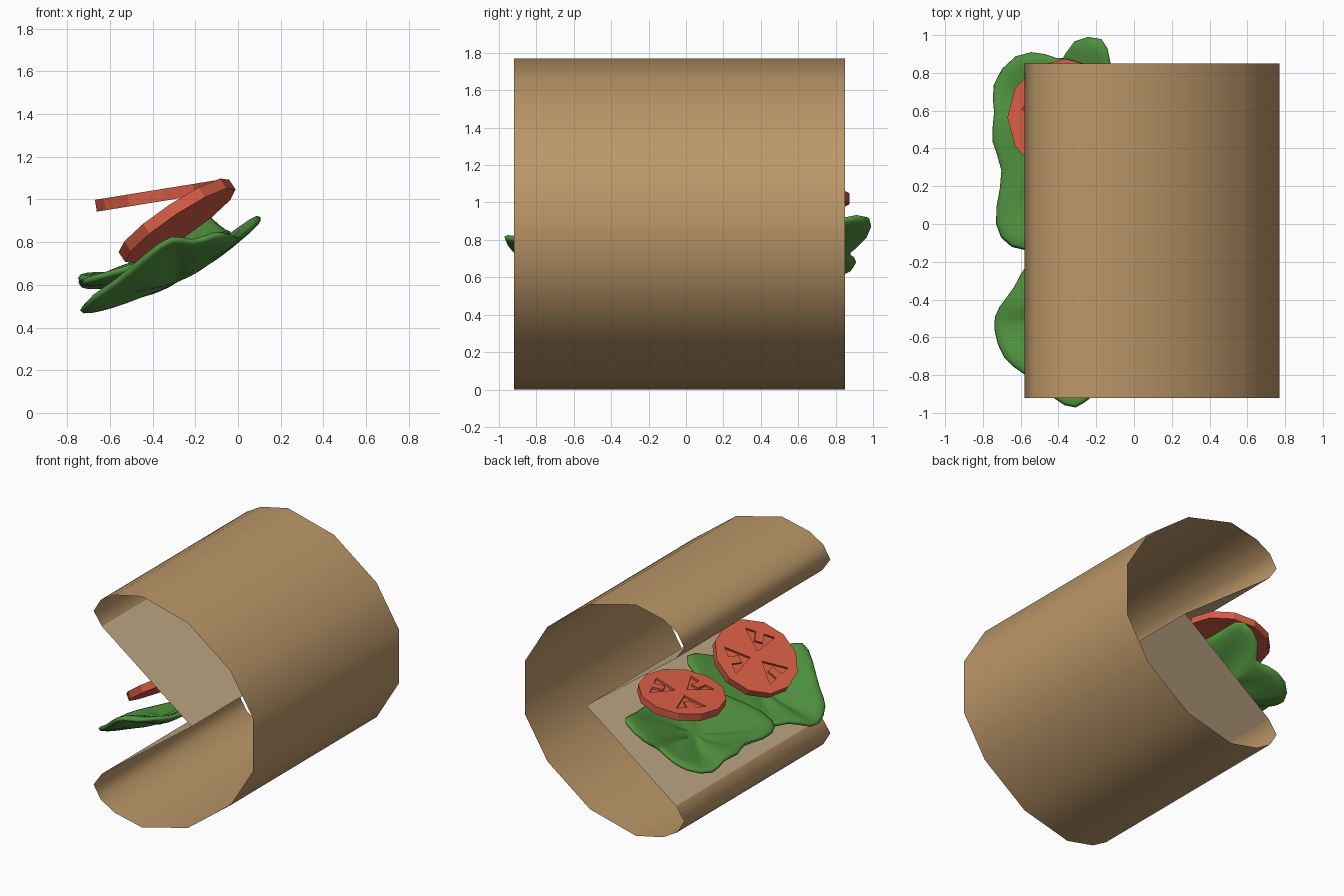
import bpy, bmesh, math
from mathutils import Vector

if "Cube" in bpy.data.objects:
    bpy.data.objects.remove(bpy.data.objects["Cube"])


def material(name, rgb):
    m = bpy.data.materials.new(name)
    m.diffuse_color = (*rgb, 1)
    m.use_nodes = True
    m.node_tree.nodes["Principled BSDF"].inputs["Base Color"].default_value = m.diffuse_color
    return m


CRUST = material("crust", (0.50, 0.31, 0.14))
CRUMB = material("crumb", (0.55, 0.41, 0.25))
TOMATO = material("tomato", (0.68, 0.11, 0.06))
LETTUCE = material("lettuce", (0.08, 0.29, 0.05))


def make(name, verts, faces, mat):
    me = bpy.data.meshes.new(name)
    me.from_pydata(verts, [], faces)
    ob = bpy.data.objects.new(name, me)
    bpy.context.collection.objects.link(ob)
    me.materials.append(mat)
    bm = bmesh.new()
    bm.from_mesh(me)
    bmesh.ops.recalc_face_normals(bm, faces=bm.faces)
    bm.to_mesh(me)
    bm.free()
    return ob


def sheet(name, profile, mat, smooth):
    """Open x-z profile swept along y, without end caps."""
    n = len(profile)
    verts = [(x, y, z) for y in (-0.92, 0.85) for x, z in profile]
    faces = [(i, i + 1, n + i + 1, n + i) for i in range(n - 1)]
    ob = make(name, verts, faces, mat)
    ob.data.polygons.foreach_set("use_smooth", [smooth] * len(faces))
    return ob


# Bread: curved crust mirrored about mid height, and the V-shaped cut
MID = 0.885
half = [(-0.51, 0.32), (-0.58, 0.22), (-0.52, 0.12), (-0.40, 0.05), (-0.17, 0.0),
        (0.22, 0.10), (0.58, 0.37), (0.77, 0.68)]
crust = half + [(x, 2 * MID - z) for x, z in reversed(half)]
sheet("bread_crust", crust, CRUST, True)
sheet("bread_cut_faces", [half[0], (0.25, MID), crust[-1]], CRUMB, False)


# Lettuce: outline filled with shrinking rings, rippled and thickened
def leaf(name, centre, outline):
    c, n = Vector(centre), len(outline)
    verts, faces = [c], []
    rings = (0.3, 0.55, 0.8, 1.02)
    for k, t in enumerate(rings):
        for i, p in enumerate(outline):
            v = c.lerp(Vector(p), t)
            v.z += 0.025 * math.sin(i * 2.4 + k) * (k < 3) - 0.03 * t * (1 - t)
            verts.append(v)
    for i in range(n):
        j = (i + 1) % n
        faces.append((0, 1 + i, 1 + j))
        for k in range(len(rings) - 1):
            a, b = 1 + k * n, 1 + (k + 1) * n
            faces.append((a + i, b + i, b + j, a + j))
    ob = make(name, verts, faces, LETTUCE)
    ob.data.polygons.foreach_set("use_smooth", [True] * len(faces))
    solid = ob.modifiers.new("thickness", 'SOLIDIFY')
    solid.thickness, solid.offset = 0.045, 0
    ob.modifiers.new("soften", 'SUBSURF').levels = 1
    ob.modifiers["soften"].render_levels = 1
    return ob


leaf("lettuce_leaf_back", (-0.36, 0.42, 0.65), [
    (-.14, 1.0, .94), (-.14, .86, .92), (-.05, .6, .84), (-.02, .3, .85),
    (-.1, .05, .83), (-.3, -.1, .74), (-.58, -.16, .66), (-.72, -.08, .62),
    (-.74, .08, .60), (-.67, .3, .64), (-.77, .43, .62), (-.72, .6, .65),
    (-.77, .72, .58), (-.63, .92, .64), (-.45, .9, .72), (-.36, .84, .72),
    (-.35, .98, .80)])
leaf("lettuce_leaf_front", (-0.29, -0.5, 0.63), [
    (-.3, -1.0, .84), (-.43, -.92, .74), (-.58, -.78, .60), (-.69, -.73, .54),
    (-.75, -.54, .46), (-.72, -.44, .50), (-.62, -.34, .55), (-.58, -.2, .53),
    (-.4, -.12, .6), (-.15, -.12, .71), (.1, -.08, .92), (.12, -.25, .92),
    (0, -.4, .83), (0, -.6, .81), (-.02, -.8, .83), (-.1, -.9, .85),
    (-.22, -.88, .78)])


# Tomato slices: 12-sided discs with three notched triangular seed pockets
def prisms(name, outlines, z0, z1):
    verts, faces = [], []
    for pts in outlines:
        o, n = len(verts), len(pts)
        verts += [(x, y, z) for z in (z0, z1) for x, y in pts]
        faces += [tuple(o + i for i in range(n)), tuple(o + n + i for i in range(n))]
        faces += [(o + i, o + (i + 1) % n, o + n + (i + 1) % n, o + n + i) for i in range(n)]
    return make(name, verts, faces, TOMATO)


def turn(p, a):
    c, s = math.cos(a), math.sin(a)
    return (p[0] * c - p[1] * s, p[0] * s + p[1] * c)


def slice_of(name, centre, normal, spin):
    R = 0.31
    disc = prisms(name, [[turn((R, 0), i * math.tau / 12) for i in range(12)]], -0.028, 0.028)
    pocket = [(0.05, 0), (0.21, -0.11), (0.21, -0.03), (0.13, -0.03),
              (0.13, 0.03), (0.21, 0.03), (0.21, 0.11)]
    cutter = prisms("pocket_cutter", [[turn(p, i * math.tau / 3 + spin) for p in pocket]
                                      for i in range(3)], 0.012, 0.06)
    mod = disc.modifiers.new("pockets", 'BOOLEAN')
    mod.operation, mod.object, mod.solver = 'DIFFERENCE', cutter, 'EXACT'
    bpy.context.view_layer.objects.active = disc
    bpy.ops.object.modifier_apply(modifier="pockets")
    bpy.data.objects.remove(cutter)
    disc.location = centre
    disc.rotation_mode = 'QUATERNION'
    disc.rotation_quaternion = Vector((0, 0, 1)).rotation_difference(Vector(normal))


slice_of("tomato_slice_back", (-0.36, 0.565, 1.02), (-0.16, 0.0, 0.99), 0.4)
slice_of("tomato_slice_front", (-0.285, -0.43, 0.90), (-0.55, 0.18, 0.82), 1.1)
